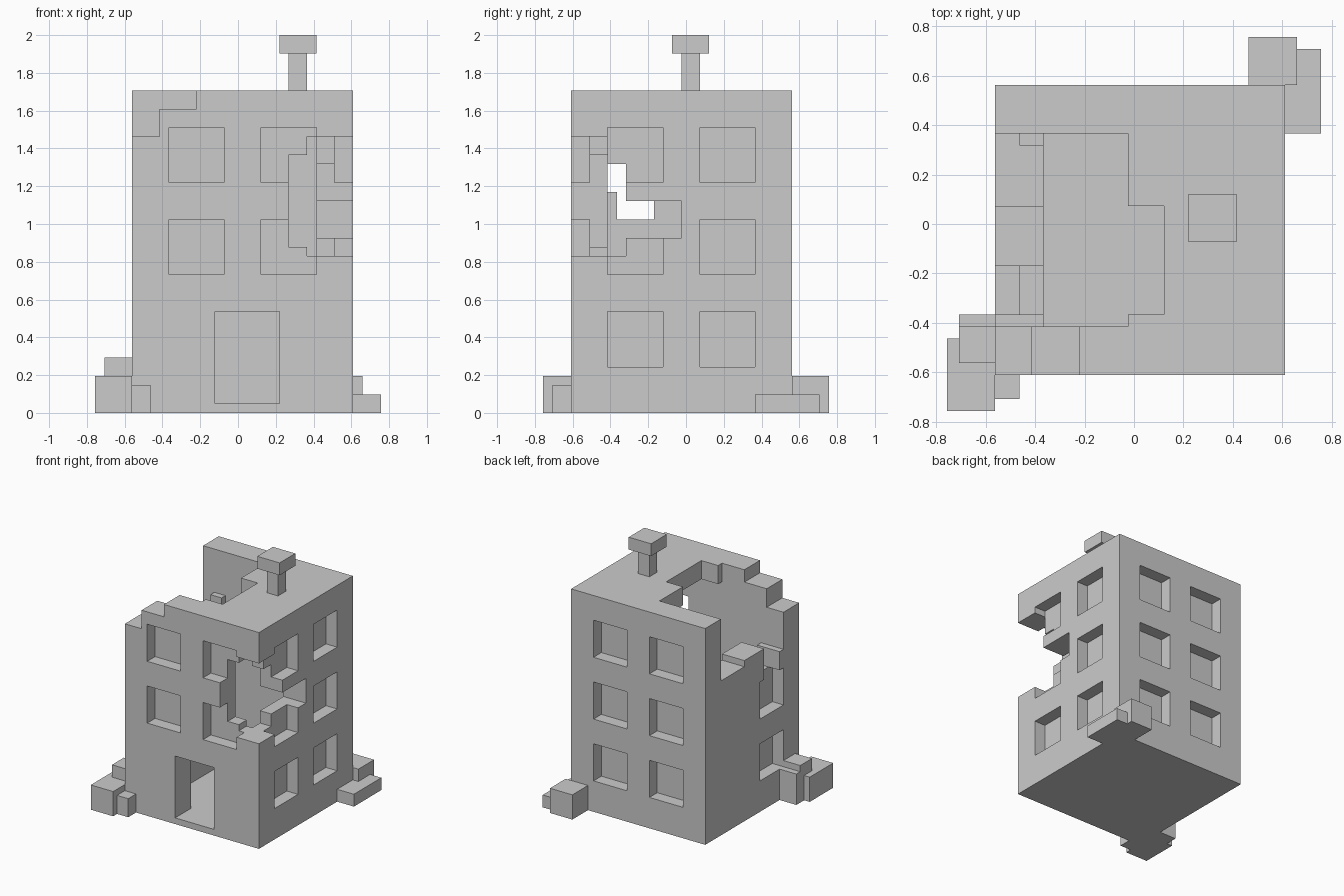
import bpy

if "Cube" in bpy.data.objects:
    bpy.data.objects.remove(bpy.data.objects["Cube"])

U = 2 / 41  # the model sits on a grid of 41 units per 2.0


def box(name, x, y, z):
    """Axis-aligned box from (min, max) ranges in grid units."""
    bpy.ops.mesh.primitive_cube_add(size=1)
    ob = bpy.context.object
    ob.name = name
    for v in ob.data.vertices:
        v.co = [((a + b) / 2 + c * (b - a)) * U for c, (a, b) in zip(v.co, (x, y, z))]
    return ob


def carve(target, x, y, z):
    """Subtract a box from the target and remove the cutter."""
    cutter = box("cutter", x, y, z)
    cutter.hide_render = True
    mod = target.modifiers.new("carve", 'BOOLEAN')
    mod.operation = 'DIFFERENCE'
    mod.solver = 'EXACT'
    mod.object = cutter
    bpy.context.view_layer.objects.active = target
    bpy.ops.object.modifier_apply(modifier=mod.name)
    bpy.data.objects.remove(cutter, do_unlink=True)


# Hollow building shell
shell = box("building_shell", (-11.5, 12.5), (-12.5, 11.5), (0, 35))
carve(shell, (-7.5, 8.5), (-8.5, 7.5), (1, 32))

# Doorway through the front wall
carve(shell, (-2.5, 4.5), (-13.5, -8), (1, 11))

# Recessed windows
for z in (5, 15, 25):
    rows = (z, z + 6)
    for x in ((-7.5, -1.5), (2.5, 8.5)):
        carve(shell, x, (9.5, 12.5), rows)            # back
        if z > 5:
            carve(shell, x, (-13.5, -10.5), rows)     # front
    for y in ((-8.5, -2.5), (1.5, 7.5)):
        carve(shell, (10.5, 13.5), y, rows)           # right
    if z < 25:
        carve(shell, (-12.5, -9.5), (-8.5, -2.5), rows)  # left

# Broken roof
carve(shell, (-8, -0.5), (-8.5, 7.5), (31, 36))
carve(shell, (-1, 2.5), (-7.5, 1.5), (31, 36))

# Broken left wall, stepped heights
for y0, y1, level in ((-8.5, -7.5, 24), (-7.5, -3.5, 21), (-3.5, 1.5, 26), (1.5, 7.5, 25)):
    carve(shell, (-12.5, -7), (y0, y1), (level, 36))

# Chipped top of the front wall
carve(shell, (-12.5, -8.5), (-13.5, -8.5), (30, 36))
carve(shell, (-9, -4.5), (-13.5, -8.5), (33, 36))

# Blasted front right corner
carve(shell, (7.5, 13.5), (-13.5, -8.5), (17, 30))
carve(shell, (5.5, 8), (-13.5, -8), (18, 28))
carve(shell, (8, 13.5), (-9, -6.5), (17, 27))
carve(shell, (8, 13.5), (-7, -0.5), (19, 23))

# Remaining sliver of a broken window pane
box("pane_fragment", (-9.5, -7.5), (6.5, 7.5), (25, 28))

# Chimney
box("chimney_stack", (5.5, 7.5), (-0.5, 1.5), (35, 39))
box("chimney_cap", (4.5, 8.5), (-1.5, 2.5), (39, 41))

# Rubble at two corners
rubble = (
    ((-15.5, -11.5), (-15.5, -9.5), (0, 4)),
    ((-14.5, -11.5), (-11.5, -8.5), (0, 6)),
    ((-14.5, -11.5), (-8.5, -7.5), (0, 5)),
    ((-11.5, -9.5), (-14.5, -12.5), (0, 3)),
    ((9.5, 13.5), (11.5, 15.5), (0, 4)),
    ((12.5, 15.5), (7.5, 14.5), (0, 2)),
)
for i, dims in enumerate(rubble, 1):
    box(f"rubble_block_{i}", *dims)
